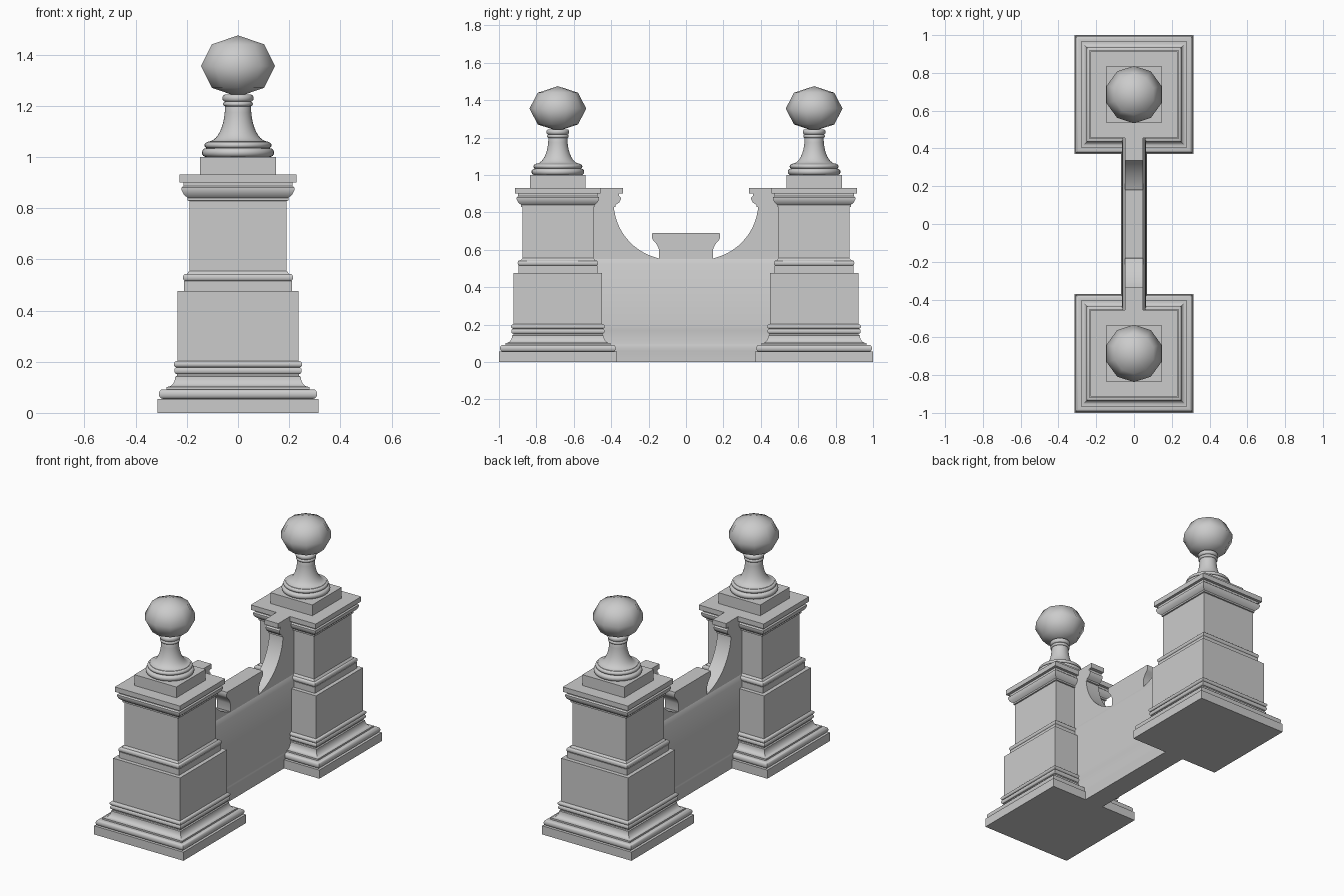
import bpy, bmesh
from math import sin, cos, pi, radians

if "Cube" in bpy.data.objects:
    bpy.data.objects.remove(bpy.data.objects["Cube"])


def finish(name, bm, angle=35):
    bmesh.ops.recalc_face_normals(bm, faces=bm.faces)
    me = bpy.data.meshes.new(name)
    bm.to_mesh(me)
    bm.free()
    ob = bpy.data.objects.new(name, me)
    bpy.context.collection.objects.link(ob)
    bpy.ops.object.select_all(action='DESELECT')
    ob.select_set(True)
    bpy.context.view_layer.objects.active = ob
    bpy.ops.object.shade_smooth_by_angle(angle=radians(angle))
    return ob


def loft(name, profile, sides, y, angle=35):
    """Stack rings of (radius, z); four sides gives a square shaft."""
    bm = bmesh.new()
    k, turn = (2 ** 0.5, pi / 4) if sides == 4 else (1, 0)
    rings = [[bm.verts.new((r * k * cos(turn + 2 * pi * i / sides),
                            y + r * k * sin(turn + 2 * pi * i / sides), z))
              for i in range(sides)] for r, z in profile]
    for a, b in zip(rings, rings[1:]):
        for i in range(sides):
            j = (i + 1) % sides
            bm.faces.new((a[i], a[j], b[j], b[i]))
    bm.faces.new(rings[0])
    bm.faces.new(rings[-1])
    return finish(name, bm, angle)


def prism(name, half, depth, axis):
    """Mirror a half outline of (u, z) and extrude it symmetrically along an axis."""
    outline = half + [(-u, z) for u, z in reversed(half)]
    bm = bmesh.new()
    put = lambda u, z, d: bm.verts.new((d, u, z) if axis == 'x' else (u, d, z))
    a = [put(u, z, -depth) for u, z in outline]
    b = [put(u, z, depth) for u, z in outline]
    bm.faces.new(a)
    bm.faces.new(b)
    for i in range(len(a)):
        j = (i + 1) % len(a)
        bm.faces.new((a[i], a[j], b[j], b[i]))
    return finish(name, bm)


def bead(r, z0, z1, out, n=8):
    """Half-round moulding standing proud of r."""
    return [(r + out * sin(pi * i / n),
             (z0 + z1) / 2 - (z1 - z0) / 2 * cos(pi * i / n)) for i in range(n + 1)]


def cove(r0, z0, r1, z1, n=6):
    """Concave quarter curve, spreading at the bottom."""
    return [(r1 + (r0 - r1) * (1 - sin(pi / 2 * i / n)),
             z0 + (z1 - z0) * (1 - cos(pi / 2 * i / n))) for i in range(n + 1)]


# Square pier profile: plinth, base mouldings, die, belt, upper shaft
pier = [(0.315, 0), (0.315, 0.055)]
pier += bead(0.295, 0.055, 0.092, 0.014)
pier += [(0.28, 0.092), (0.28, 0.102)] + cove(0.275, 0.102, 0.245, 0.142)
pier += [(0.238, 0.145), (0.238, 0.152)] + bead(0.24, 0.152, 0.178, 0.009)
pier += bead(0.24, 0.178, 0.202, 0.011)
pier += [(0.236, 0.203), (0.236, 0.477), (0.211, 0.477), (0.211, 0.515)]
pier += bead(0.205, 0.515, 0.543, 0.01)
pier += [(0.2, 0.543), (0.19, 0.555)]

# Cornice shared by pier and wall stub, as (projection, z)
cornice = [(0, 0.828), (0.007, 0.83), (0.007, 0.84), (0.022, 0.853),
           (0.03, 0.87), (0.03, 0.88), (0.022, 0.887), (0.022, 0.9),
           (0.039, 0.9), (0.039, 0.931)]
pier += [(0.19 + p, z) for p, z in cornice]

# Turned finial stem
stem = [(0.13, 0.995)] + bead(0.125, 1.0, 1.034, 0.016)
stem += bead(0.118, 1.034, 1.058, 0.013)
stem += cove(0.117, 1.06, 0.051, 1.195, 10)
stem += bead(0.05, 1.198, 1.216, 0.008, 6) + bead(0.051, 1.216, 1.244, 0.01, 6)

for s, side in ((-1, "front"), (1, "back")):
    y = s * 0.685
    loft(side + "_pier", pier, 4, y)
    loft(side + "_finial_block", [(0.148, 0.93), (0.148, 1.0)], 4, y)
    loft(side + "_finial_stem", stem, 32, y)
    # Ten-sided flattened ball
    bm = bmesh.new()
    bmesh.ops.create_uvsphere(bm, u_segments=10, v_segments=4, radius=1)
    for v in bm.verts:
        v.co = (v.co.x * 0.152, y + v.co.y * 0.152, 1.355 + v.co.z * 0.12)
    finish(side + "_finial_ball", bm, 60)

# Lower wall with shallow base bands
prism("lower_wall", [(0.066, 0), (0.066, 0.06), (0.068, 0.075), (0.064, 0.092),
                     (0.062, 0.1), (0.062, 0.17), (0.064, 0.185), (0.062, 0.203),
                     (0.062, 0.522), (0.048, 0.55)], 0.55, 'y')

# Upper wall: centre block, concave sweep, cornice end
upper = [(0.18, 0.69), (0.182, 0.68), (0.182, 0.662), (0.176, 0.652), (0.163, 0.638),
         (0.152, 0.62), (0.145, 0.603), (0.145, 0.553)]
upper += [(0.08 + 0.307 * cos(radians(a)), 0.855 + 0.307 * sin(radians(a)))
          for a in range(-74, -4, 6)]
upper += [(0.385 - p * 1.25, z) for p, z in cornice]
upper += [(0.6, 0.931), (0.6, 0.54)]
prism("upper_wall", upper, 0.048, 'x')
